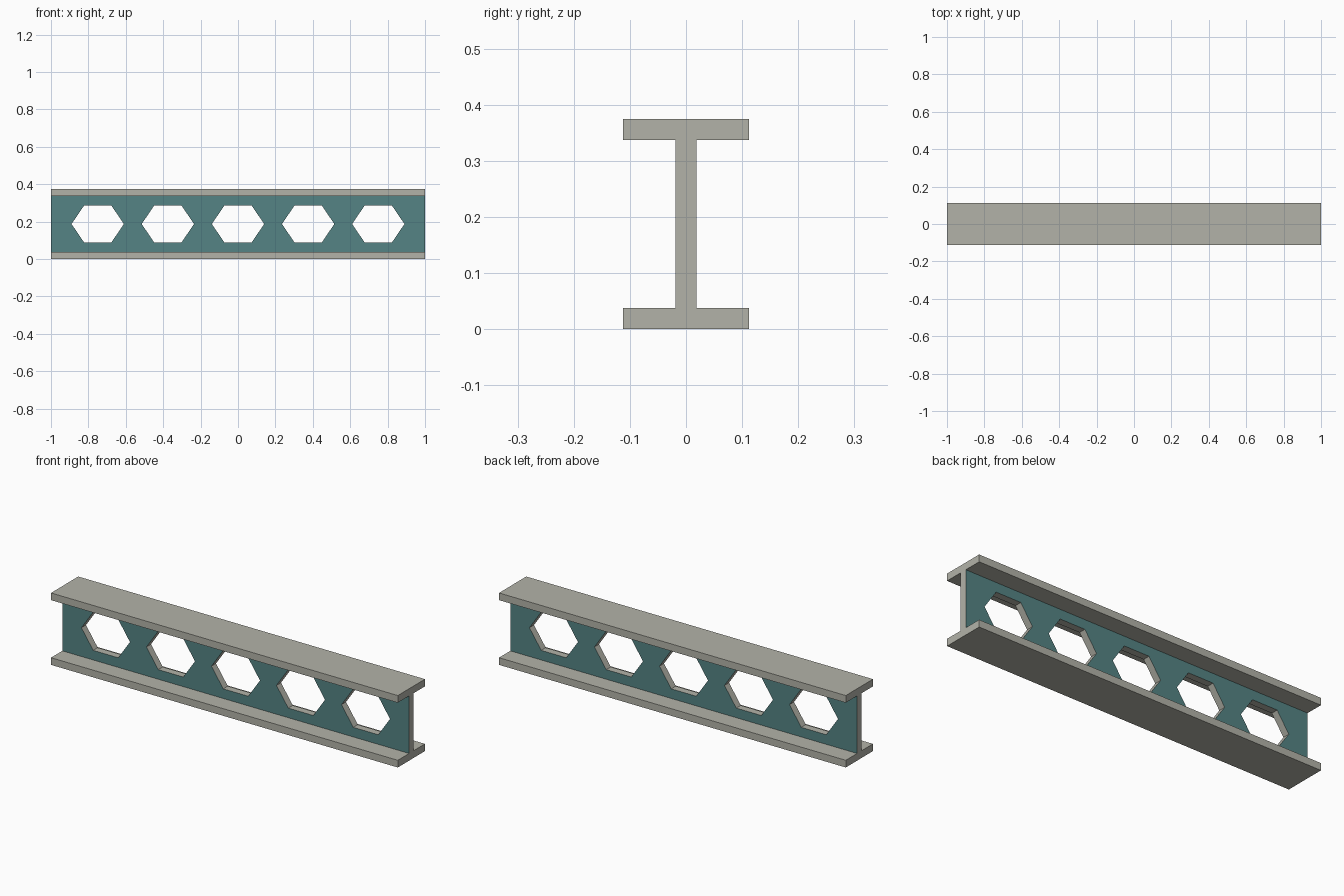
import bpy, bmesh

if "Cube" in bpy.data.objects:
    bpy.data.objects.remove(bpy.data.objects["Cube"])

LENGTH, HEIGHT = 2.0, 0.375
FLANGE_W, FLANGE_T, WEB_T = 0.224, 0.0375, 0.0375
HOLES, PITCH = 5, 0.375


def material(name, rgb):
    m = bpy.data.materials.new(name)
    m.diffuse_color = (*rgb, 1)
    m.use_nodes = True
    m.node_tree.nodes["Principled BSDF"].inputs["Base Color"].default_value = m.diffuse_color
    return m


def extrude_profile(name, points, vector):
    """Closed prism from a planar outline swept along a vector."""
    bm = bmesh.new()
    face = bm.faces.new([bm.verts.new(p) for p in points])
    swept = bmesh.ops.extrude_face_region(bm, geom=[face])["geom"]
    verts = [g for g in swept if isinstance(g, bmesh.types.BMVert)]
    bmesh.ops.translate(bm, verts=verts, vec=vector)
    bmesh.ops.recalc_face_normals(bm, faces=bm.faces)
    mesh = bpy.data.meshes.new(name)
    bm.to_mesh(mesh)
    bm.free()
    obj = bpy.data.objects.new(name, mesh)
    bpy.context.collection.objects.link(obj)
    return obj


# I-section beam: right half of the outline, mirrored to the left
f, w, t = FLANGE_W / 2, WEB_T / 2, FLANGE_T
half = [(f, 0), (f, t), (w, t), (w, HEIGHT - t), (f, HEIGHT - t), (f, HEIGHT)]
outline = half + [(-y, z) for y, z in reversed(half)]
beam = extrude_profile("castellated_beam",
                       [(-LENGTH / 2, y, z) for y, z in outline], (LENGTH, 0, 0))

# Hexagonal web openings
hexagon = [(-0.14, 0), (-0.072, -0.1), (0.072, -0.1),
           (0.14, 0), (0.072, 0.1), (-0.072, 0.1)]
cutters = []
for i in range(HOLES):
    cx = (i - (HOLES - 1) / 2) * PITCH
    cutter = extrude_profile(f"hole_cutter_{i + 1}",
                             [(cx + x, -0.2, HEIGHT / 2 + z) for x, z in hexagon],
                             (0, 0.4, 0))
    cutter.hide_render = True
    cutters.append(cutter)
    mod = beam.modifiers.new("opening", 'BOOLEAN')
    mod.operation, mod.solver, mod.object = 'DIFFERENCE', 'EXACT', cutter

# Bake the openings and discard the cutters
bpy.context.view_layer.update()
depsgraph = bpy.context.evaluated_depsgraph_get()
baked = bpy.data.meshes.new_from_object(beam.evaluated_get(depsgraph))
beam.modifiers.clear()
beam.data = baked
for cutter in cutters:
    bpy.data.objects.remove(cutter)

# Grey steel everywhere, teal paint on the two broad web sides
baked.materials.clear()
baked.materials.append(material("warm grey steel", (0.45, 0.45, 0.395)))
baked.materials.append(material("teal paint", (0.09, 0.23, 0.232)))
for p in baked.polygons:
    p.use_smooth = False
    p.material_index = int(abs(p.normal.y) > 0.9 and abs(p.center.y) < 0.05)
